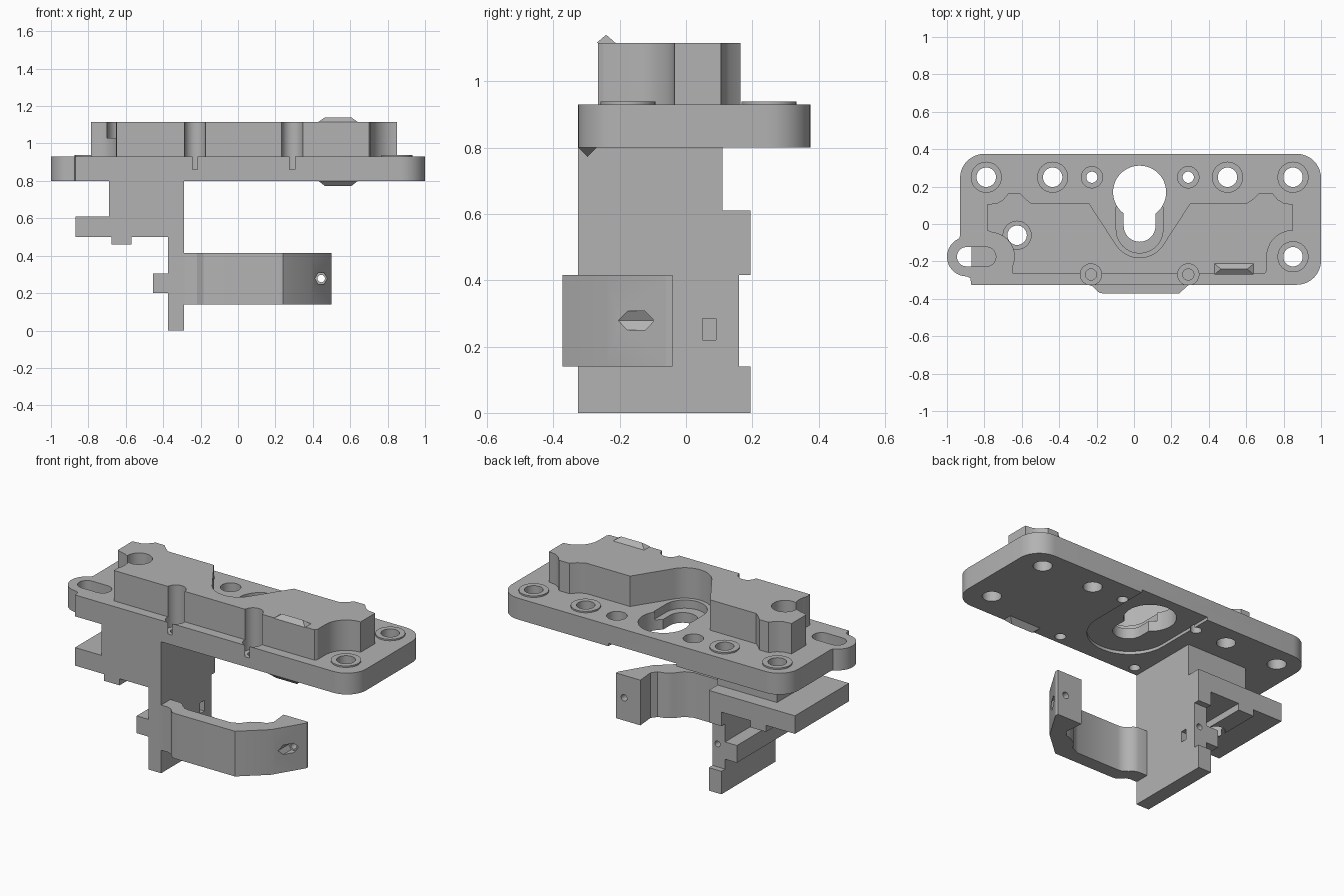
import bpy, bmesh
from math import cos, sin, radians
from mathutils import Vector

cube = bpy.data.objects.get("Cube")
if cube:
    bpy.data.objects.remove(cube, do_unlink=True)

grey = bpy.data.materials.new("plain_grey")
grey.use_nodes = True
COLOUR = (0.45, 0.45, 0.45, 1)
grey.diffuse_color = COLOUR
grey.node_tree.nodes["Principled BSDF"].inputs["Base Color"].default_value = COLOUR


def finish(name, bm):
    bmesh.ops.recalc_face_normals(bm, faces=bm.faces[:])
    mesh = bpy.data.meshes.new(name)
    bm.to_mesh(mesh)
    bm.free()
    mesh.materials.append(grey)
    obj = bpy.data.objects.new(name, mesh)
    bpy.context.collection.objects.link(obj)
    return obj


def prism(name, outline, lo, hi, axis="z"):
    """Extrude a 2D outline along z, or an x-z outline along y."""
    bm = bmesh.new()
    place = (lambda u, v: (u, v, lo)) if axis == "z" else (lambda u, v: (u, lo, v))
    face = bm.faces.new([bm.verts.new(place(u, v)) for u, v in outline])
    top = bmesh.ops.extrude_face_region(bm, geom=[face])["geom"]
    shift = Vector((0, 0, hi - lo)) if axis == "z" else Vector((0, hi - lo, 0))
    bmesh.ops.translate(bm, vec=shift, verts=[g for g in top if isinstance(g, bmesh.types.BMVert)])
    return finish(name, bm)


def arc(cx, cy, r, start, end, steps=10):
    angles = [radians(start + (end - start) * i / steps) for i in range(steps + 1)]
    return [(cx + r * cos(a), cy + r * sin(a)) for a in angles]


def circle(cx, cy, r, n=32):
    return arc(cx, cy, r, 0, 360, n)[:-1]


def rect(x0, y0, x1, y1):
    return [(x0, y0), (x1, y0), (x1, y1), (x0, y1)]


def cut(target, outline, lo, hi, axis="z"):
    cutter = prism("cutter", outline, lo, hi, axis)
    mod = target.modifiers.new("cut", "BOOLEAN")
    mod.operation, mod.solver, mod.object = "DIFFERENCE", "EXACT", cutter
    bpy.context.view_layer.objects.active = target
    bpy.ops.object.modifier_apply(modifier=mod.name)
    bpy.data.objects.remove(cutter, do_unlink=True)


def wedge(name, y0, y1, base, ridge):
    """Hipped ridge running along x."""
    x0, x1, inset, mid = 0.43, 0.64, 0.035, (y0 + y1) / 2
    bm = bmesh.new()
    corners = [(x, y, base) for x in (x0, x1) for y in (y0, y1)]
    corners += [(x0 + inset, mid, ridge), (x1 - inset, mid, ridge)]
    for c in corners:
        bm.verts.new(c)
    bmesh.ops.convex_hull(bm, input=bm.verts[:])
    return finish(name, bm)


BOTTOM, TOP, ROOF = 0.80, 0.93, 1.115
KEY_X = 0.03
big_holes = [(-0.79, 0.25), (-0.435, 0.25), (0.5, 0.25), (0.85, 0.25), (0.85, -0.175)]
back_screws = [(-0.225, 0.25), (0.29, 0.25)]
front_screws = [(-0.23, -0.27), (0.29, -0.27)]
post_hole = (-0.625, -0.06)

# Base plate with rounded corners and a slotted ear
outline = (arc(0.87, -0.195, 0.13, -90, 0) + arc(0.87, 0.245, 0.13, 0, 90)
           + arc(-0.80, 0.245, 0.13, 90, 180) + [(-0.93, -0.06), (-0.935, -0.078)]
           + arc(-0.895, -0.175, 0.105, 115, 270, 16) + [(-0.875, -0.29), (-0.87, -0.325)])
plate = prism("base_plate", outline, BOTTOM, TOP)
for x, y in big_holes + [post_hole]:
    cut(plate, circle(x, y, 0.052), 0.7, 1.0)
for x, y in back_screws + front_screws:
    cut(plate, circle(x, y, 0.03), 0.7, 1.0)
    cut(plate, circle(x, y, 0.057), 0.86, 1.0)
cut(plate, arc(-0.895, -0.175, 0.052, 90, 270) + arc(-0.79, -0.175, 0.052, -90, 90), 0.7, 1.0)

# Keyhole, its upper ledge and the shallow recess underneath
cut(plate, circle(KEY_X, 0.17, 0.142, 48), 0.7, 1.0)
cut(plate, arc(KEY_X, -0.01, 0.085, 180, 360, 20) + [(0.115, 0.1), (-0.055, 0.1)], 0.7, 1.0)
cut(plate, arc(KEY_X, -0.03, 0.125, 180, 360, 20) + [(0.155, 0.09), (-0.095, 0.09)], 0.88, 1.0)
cut(plate, arc(KEY_X, 0.0, 0.23, 180, 360, 24) + [(0.26, 0.5), (-0.2, 0.5)], 0.7, 0.818)

# Raised washers around the larger holes
for i, (x, y) in enumerate(big_holes):
    ring = prism(f"washer_{i + 1}", circle(x, y, 0.083), TOP - 0.005, TOP + 0.009)
    cut(ring, circle(x, y, 0.052), 0.8, 1.0)

# Upper housing
left_back = [(-0.24, 0.11), (-0.55, 0.11), (-0.58, 0.135), (-0.61, 0.165), (-0.67, 0.165),
             (-0.70, 0.13), (-0.73, 0.112), (-0.785, 0.105)]
right_back = [(0.85, 0.105), (0.80, 0.112), (0.77, 0.13), (0.74, 0.165), (0.67, 0.165),
              (0.64, 0.135), (0.60, 0.11), (0.30, 0.11)]
outline = (right_back + arc(KEY_X, -0.03, 0.15, -30, -150, 16) + left_back
           + [(-0.785, -0.035)] + arc(-0.77, -0.175, 0.13, 85, -25, 12)
           + [(-0.65, -0.265), (0.70, -0.265), (0.71, -0.25)]
           + arc(0.85, -0.175, 0.14, 180, 90, 12))
housing = prism("upper_housing", outline, TOP - 0.01, ROOF)
for x, y in front_screws:
    cut(housing, circle(x, y, 0.057), 0.85, 1.2)
cut(housing, circle(*post_hole, 0.052), 0.85, 1.2)
cut(housing, circle(*post_hole, 0.075), 1.03, 1.2)

# Small locating ridges
wedge("upper_ridge", -0.27, -0.212, ROOF, 1.14)
wedge("lower_ridge", -0.325, -0.27, BOTTOM, 0.772)

# Stepped bracket hanging below the plate
profile = [(-0.69, 0.81), (-0.69, 0.61), (-0.87, 0.61), (-0.87, 0.5), (-0.675, 0.5),
           (-0.675, 0.46), (-0.57, 0.46), (-0.57, 0.5), (-0.375, 0.5), (-0.375, 0.305),
           (-0.455, 0.305), (-0.455, 0.2), (-0.375, 0.2), (-0.375, 0), (-0.29, 0), (-0.29, 0.81)]
bracket = prism("hanging_bracket", profile, -0.325, 0.195, "y")
cut(bracket, rect(-1, 0.11, 0, 0.3), 0.61, 0.9)
cut(bracket, rect(-1, 0.16, 0, 0.3), 0.14, 0.415)
cut(bracket, circle(*post_hole, 0.052), 0.4, 0.9)
cut(bracket, rect(-0.345, 0.05, -0.2, 0.09), 0.22, 0.285)
cut(bracket, circle(-0.325, 0.28, 0.018, 16), 0.07, 0.3, "y")

# Curved clamp arm with a screw tab
outer = [(-0.30, -0.325), (-0.245, -0.325), (-0.22, -0.333), (-0.205, -0.35), (-0.185, -0.368),
         (-0.16, -0.372), (0.24, -0.372), (0.39, -0.24), (0.5, -0.06), (0.5, -0.04)]
inner = [(0.335, -0.04), (0.345, -0.15), (0.32, -0.185), (0.28, -0.195), (0.24, -0.22),
         (0.20, -0.27), (0.15, -0.29), (-0.13, -0.29), (-0.16, -0.285), (-0.185, -0.265),
         (-0.205, -0.245), (-0.23, -0.237), (-0.30, -0.235)]
arm = prism("clamp_arm", outer + inner, 0.14, 0.415)
cut(arm, circle(0.445, 0.278, 0.02, 16), -0.5, 0.1, "y")
cut(arm, circle(0.445, 0.278, 0.033, 6), -0.4, -0.1, "y")

# Smooth curves while keeping hard edges
for obj in bpy.context.scene.objects:
    obj.select_set(obj.type == "MESH" and grey.name in obj.data.materials)
bpy.context.view_layer.objects.active = plate
bpy.ops.object.shade_smooth_by_angle(angle=radians(30))
